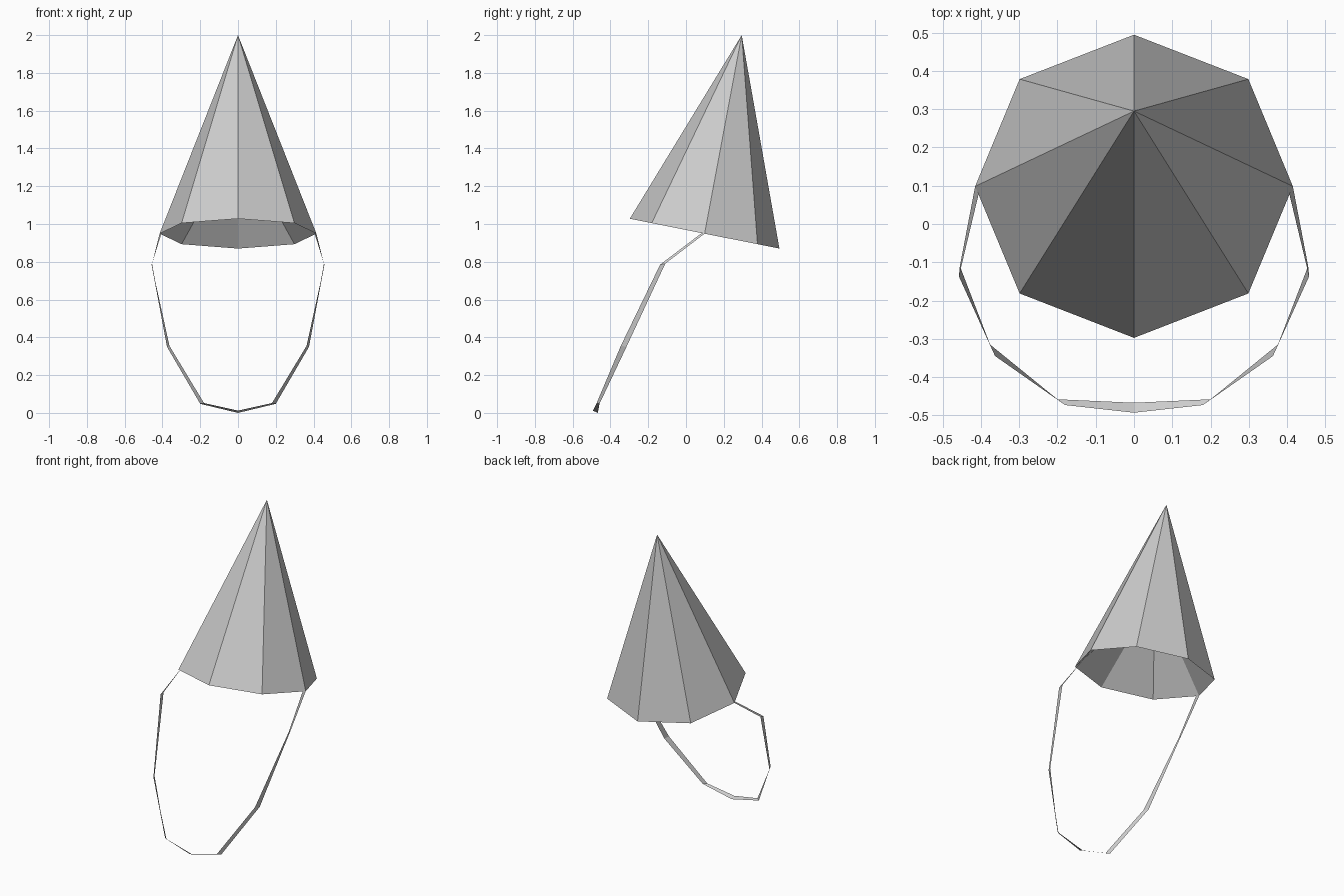
import bpy
import bmesh
from mathutils import Vector

cube = bpy.data.objects.get("Cube")
if cube:
    bpy.data.objects.remove(cube, do_unlink=True)

grey = bpy.data.materials.new("plain grey")
grey.use_nodes = True
grey.diffuse_color = (0.6, 0.6, 0.6, 1)
grey.node_tree.nodes["Principled BSDF"].inputs["Base Color"].default_value = (0.6, 0.6, 0.6, 1)


def finish(bm, name):
    mesh = bpy.data.meshes.new(name)
    bm.to_mesh(mesh)
    bm.free()
    mesh.materials.append(grey)
    obj = bpy.data.objects.new(name, mesh)
    bpy.context.collection.objects.link(obj)
    return obj


# Hat: eight-sided cone tilted back, with a shallower hollow rising from the same rim
base = Vector((0, 0.0985, 0.949))
apex = Vector((0, 0.295, 2.0))
side = Vector((0.415, 0, 0))
rear = Vector((0, 0.396, -0.079))
corners = [(1, 0), (0.72, 0.707), (0, 1), (-0.72, 0.707),
           (-1, 0), (-0.72, -0.707), (0, -1), (0.72, -0.707)]
bm = bmesh.new()
rim = [bm.verts.new(base + side * u + rear * v) for u, v in corners]
tip = bm.verts.new(apex)
hollow = bm.verts.new(base.lerp(apex, 0.46))
for a, b in zip(rim, rim[1:] + rim[:1]):
    bm.faces.new((a, b, tip))
    bm.faces.new((b, a, hollow))
finish(bm, "cone_hat")

# Chin strap: flat ribbon from the left rim corner to the chin, mirrored
front_edge = [(0.405, 0.082, 0.951), (0.4575, -0.137, 0.785), (0.363, -0.345, 0.355),
              (0.18, -0.473, 0.052), (0, -0.493, 0.012)]
back_edge = [(0.415, 0.0985, 0.949), (0.455, -0.11, 0.79), (0.376, -0.315, 0.35),
             (0.2, -0.458, 0.048), (0, -0.467, 0)]
bm = bmesh.new()
front = [bm.verts.new(p) for p in front_edge]
back = [bm.verts.new(p) for p in back_edge]
for i in range(len(front) - 1):
    bm.faces.new((front[i], front[i + 1], back[i + 1], back[i]))
strap = finish(bm, "chin_strap")
mirror = strap.modifiers.new("Mirror", 'MIRROR')
mirror.use_axis[0] = True
mirror.use_clip = True
